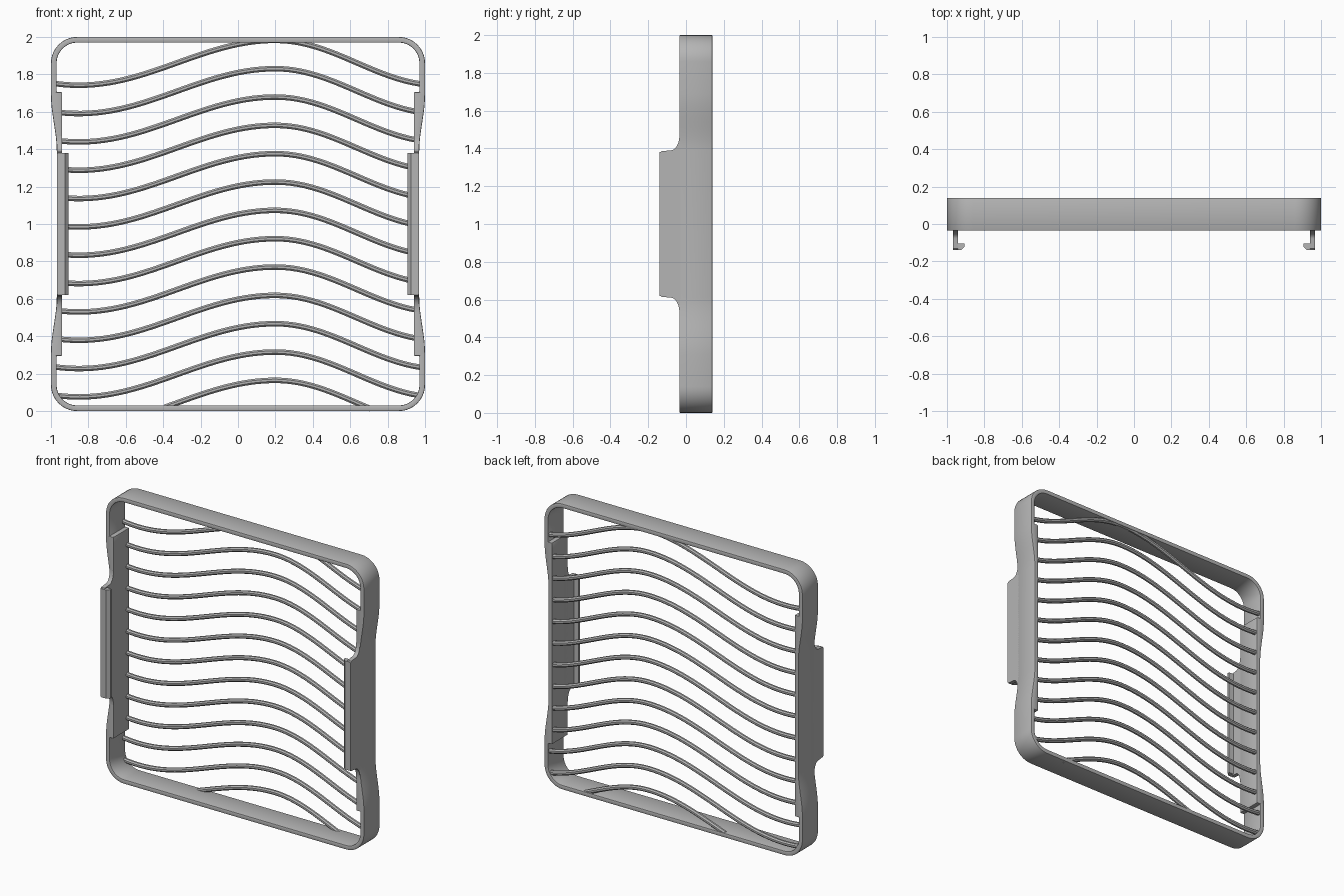
import bpy, bmesh, math
from mathutils import Vector

cube = bpy.data.objects.get("Cube")
if cube:
    bpy.data.objects.remove(cube, do_unlink=True)

grey = bpy.data.materials.new("plain_grey")
grey.use_nodes = True
colour = (0.46, 0.46, 0.46, 1)
grey.diffuse_color = colour
grey.node_tree.nodes["Principled BSDF"].inputs["Base Color"].default_value = colour

FRONT, BACK = -0.035, 0.14


def finish(bm, name, bevel=0):
    bmesh.ops.recalc_face_normals(bm, faces=bm.faces)
    mesh = bpy.data.meshes.new(name)
    bm.to_mesh(mesh)
    bm.free()
    mesh.materials.append(grey)
    obj = bpy.data.objects.new(name, mesh)
    bpy.context.collection.objects.link(obj)
    bpy.ops.object.select_all(action="DESELECT")
    obj.select_set(True)
    bpy.context.view_layer.objects.active = obj
    if bevel:
        mod = obj.modifiers.new("soft_edges", "BEVEL")
        mod.width, mod.segments = bevel, 2
        mod.limit_method, mod.angle_limit = "ANGLE", math.radians(40)
        bpy.ops.object.modifier_apply(modifier=mod.name)
    bpy.ops.object.shade_smooth_by_angle(angle=math.radians(30))
    return obj


def loft(bm, rings, closed):
    """Join rings of points with quads; cap the ends of an open run."""
    rows = [[bm.verts.new(p) for p in ring] for ring in rings]
    pairs = list(zip(rows, rows[1:])) + ([(rows[-1], rows[0])] if closed else [])
    for a, b in pairs:
        for i in range(len(a)):
            j = (i + 1) % len(a)
            bm.faces.new((a[i], a[j], b[j], b[i]))
    if not closed:
        bm.faces.new(rows[0])
        bm.faces.new(rows[-1])


# Frame: one quarter of paired outer and inner points about the centre, then mirrored
quarter = []
for k in range(11):
    a = math.radians(-90 + 9 * k)
    c, s = math.cos(a), math.sin(a)
    quarter.append(((0.86 + 0.14 * c, -0.86 + 0.14 * s),
                    (0.86 + 0.11 * c, -0.86 + 0.11 * s)))
quarter += [((1, -0.72), (0.97, -0.705)), ((1, -0.69), (0.94, -0.705))]
for k in range(1, 13):
    t = k / 12
    z = -0.69 + 0.3 * t
    quarter.append(((1 - 0.031 * t * t * (3 - 2 * t), z), (0.94, z)))


def flip(pairs, sx, sz):
    out = [tuple((x * sx, z * sz) for x, z in p) for p in pairs]
    return out if sx * sz > 0 else out[::-1]


outline = quarter + flip(quarter, 1, -1) + flip(quarter, -1, -1) + flip(quarter, -1, 1)
bm = bmesh.new()
loft(bm, [[(o[0], FRONT, o[1] + 1), (o[0], BACK, o[1] + 1),
           (i[0], BACK, i[1] + 1), (i[0], FRONT, i[1] + 1)] for o, i in outline], True)
finish(bm, "frame", 0.005)

# Clips: side plate with flared ends, plus an inward hook along its front
half = [(-0.08 + 0.045 * math.cos(a), 0.47 - 0.08 * math.sin(a))
        for a in (math.radians(10 * k) for k in range(10))]
half = [(-0.02, 0.47)] + half + [(-0.13, 0.385), (-0.14, 0.375)]
plate = half + [(y, -z) for y, z in reversed(half)]
hook = [(0.965, -0.1), (0.965, -0.14), (0.925, -0.14),
        (0.905, -0.12), (0.905, -0.105), (0.935, -0.105)]
for side, sx in (("left", 1), ("right", -1)):
    bm = bmesh.new()
    loft(bm, [[(sx * x, y, 1 + z) for y, z in plate] for x in (0.94, 0.969)], False)
    finish(bm, side + "_clip_plate")
    bm = bmesh.new()
    loft(bm, [[(sx * x, y, z) for x, y in hook] for z in (0.62, 1.38)], False)
    finish(bm, side + "_clip_hook")


# Wavy bars across the back of the frame
def wave(x):
    span = 1.05 if x < 0.2 else 0.87
    return -0.12 * (1 - math.cos(math.pi * (x - 0.2) / span))


def wavy_bar(name, peak, x0, x1, steps=48, r=0.016):
    rings = []
    for k in range(steps + 1):
        x = x0 + (x1 - x0) * k / steps
        slope = (wave(x + 0.001) - wave(x - 0.001)) / 0.002
        up = Vector((-slope, 0, 1)).normalized()
        centre = Vector((x, 0.12, peak + wave(x)))
        rings.append([centre + r * (math.cos(a) * up + Vector((0, math.sin(a), 0)))
                      for a in (math.pi * (2 * i + 1) / 8 for i in range(8))])
    bm = bmesh.new()
    loft(bm, rings, False)
    finish(bm, name)


for n in range(13):
    peak = 1.982 - 0.1515 * n
    end_height = peak - 0.235
    if n == 12:
        x0, x1 = -0.39, 0.71
    else:
        x1 = 0.975 if end_height > 1.7 or 0.15 < end_height < 0.3 else 0.955
        x1 = 0.965 if end_height < 0.15 else x1
        x0 = -x1
    wavy_bar("wavy_bar_%d" % (n + 1), peak, x0, x1)
